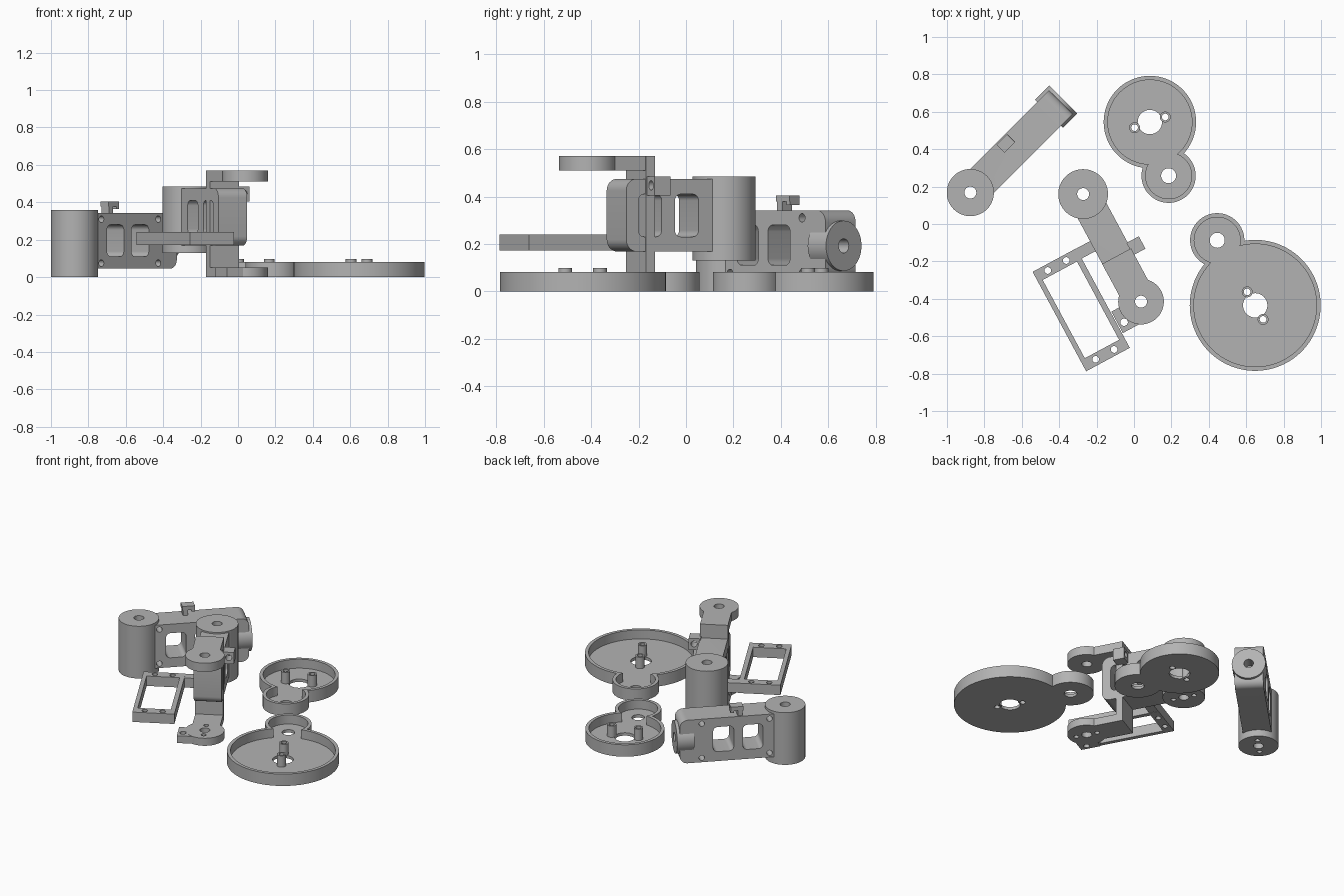
import bpy, bmesh, math
from mathutils import Matrix, Vector

cube = bpy.data.objects.get("Cube")
if cube:
    bpy.data.objects.remove(cube, do_unlink=True)

GREY = (0.45, 0.45, 0.45, 1)
mat = bpy.data.materials.new("plain grey")
mat.use_nodes = True
mat.diffuse_color = GREY
mat.node_tree.nodes["Principled BSDF"].inputs["Base Color"].default_value = GREY


def make(name, bm):
    mesh = bpy.data.meshes.new(name)
    bm.to_mesh(mesh)
    bm.free()
    mesh.materials.append(mat)
    ob = bpy.data.objects.new(name, mesh)
    bpy.context.scene.collection.objects.link(ob)
    return ob


def cyl(x, y, r, z0, z1, name="disc", seg=64):
    bm = bmesh.new()
    bmesh.ops.create_cone(bm, cap_ends=True, segments=seg, radius1=r, radius2=r, depth=z1 - z0,
                          matrix=Matrix.Translation((x, y, (z0 + z1) / 2)))
    return make(name, bm)


def rod(axis, r, a, b, p, q, seg=32):
    """Cylinder along local x or y, from a to b, through the cross position (p, q)."""
    turn = Matrix.Rotation(math.pi / 2, 4, 'Y' if axis == 'x' else 'X')
    mid = (a + b) / 2
    loc = (mid, p, q) if axis == 'x' else (p, mid, q)
    bm = bmesh.new()
    bmesh.ops.create_cone(bm, cap_ends=True, segments=seg, radius1=r, radius2=r, depth=b - a,
                          matrix=Matrix.Translation(loc) @ turn)
    return make("rod", bm)


def box(x, y, z, name="block", r=0, ends_only=False):
    """Box from three ranges; r rounds the edges along y (ends_only: just the far ones)."""
    lo, hi = Vector((x[0], y[0], z[0])), Vector((x[1], y[1], z[1]))
    bm = bmesh.new()
    bmesh.ops.create_cube(bm, size=1, matrix=Matrix.Translation((lo + hi) / 2)
                          @ Matrix.Diagonal((*(hi - lo), 1)))
    if r:
        edges = [e for e in bm.edges
                 if abs(e.verts[0].co.y - e.verts[1].co.y) > 1e-4
                 and (not ends_only or e.verts[0].co.x > x[1] - 1e-4)]
        bmesh.ops.bevel(bm, geom=edges, offset=r, segments=8, profile=0.5, affect='EDGES')
    return make(name, bm)


def combine(base, others, op):
    for other in others:
        mod = base.modifiers.new("join", 'BOOLEAN')
        mod.operation, mod.solver, mod.object = op, 'EXACT', other
        with bpy.context.temp_override(object=base, active_object=base):
            bpy.ops.object.modifier_apply(modifier=mod.name)
        bpy.data.objects.remove(other, do_unlink=True)
    return base


def add(base, *others):
    return combine(base, others, 'UNION')


def cut(base, *others):
    return combine(base, others, 'DIFFERENCE')


def place(ob, x, y, angle):
    ob.data.transform(Matrix.Translation((x, y, 0)) @ Matrix.Rotation(math.radians(angle), 4, 'Z'))
    bpy.ops.object.select_all(action='DESELECT')
    bpy.context.view_layer.objects.active = ob
    ob.select_set(True)
    bpy.ops.object.shade_smooth_by_angle(angle=math.radians(30))


def dish(name, c, r, lobe, posts):
    """Shallow tray with a round side lobe, a bore and two hollow screw posts."""
    lr, wall, floor, rim = 0.145, 0.022, 0.02, 0.082
    ob = add(cyl(*c, r, 0, rim, name, 128), cyl(*lobe, lr, 0, rim))
    cut(ob, cyl(*c, r - wall, floor, 0.2, seg=128), cyl(*lobe, lr - wall, floor, 0.2))
    cut(ob, cyl(*c, 0.065, -0.1, 0.2), cyl(*lobe, 0.04, -0.1, 0.2))
    for p in posts:
        add(ob, cyl(*p, 0.029, 0.005, 0.098, seg=32))
        cut(ob, cyl(*p, 0.018, -0.1, 0.2, seg=24))
    place(ob, 0, 0, 0)


dish("large_dish", (0.648, -0.435), 0.35, (0.445, -0.087), [(0.605, -0.363), (0.69, -0.51)])
dish("small_dish", (0.085, 0.545), 0.247, (0.185, 0.258), [(0.003, 0.515), (0.167, 0.572)])


def hub_holes(ob, r, z0):
    """Central bore and two blind screw holes under a round hub."""
    cut(ob, cyl(0, 0, r, -0.1, 0.8, seg=32))
    for side in (-1, 1):
        cut(ob, cyl(side * 0.07, 0, 0.016, z0 - 0.1, z0 + 0.05, seg=20))


def windows(ob, spans, z):
    for span in spans:
        cut(ob, box(span, (-0.3, 0.3), z, r=0.028))


# Upper arm: tall hub, windowed body, wrist cylinder across the far end
arm = box((0, 0.685), (-0.09, 0.09), (0.045, 0.342), "upper_arm", 0.05, True)
add(arm, cyl(0, 0, 0.126, 0, 0.36), rod('x', 0.106, 0.595, 0.704, 0, 0.192, 64))
windows(arm, [(0.157, 0.284), (0.342, 0.473)], (0.11, 0.28))
for s in (0.115, 0.545):
    for z in (0.075, 0.31):
        cut(arm, rod('y', 0.018, -0.3, 0.3, s, z, 20))
cut(arm, rod('x', 0.03, 0.62, 0.8, 0, 0.192))
hub_holes(arm, 0.032, 0)
# Cable hook on top
add(arm, box((0.285, 0.315), (0.022, 0.08), (0.33, 0.39)),
    box((0.28, 0.36), (0.021, 0.081), (0.378, 0.405)),
    box((0.34, 0.361), (0.022, 0.08), (0.365, 0.39)))
place(arm, -0.875, 0.168, 45)

# Forearm: hub and windowed body
AX, AY, TURN = -0.272, 0.16, -61.7
fore = box((0, 0.515), (-0.087, 0.087), (0.168, 0.475), "forearm", 0.05, True)
add(fore, cyl(0, 0, 0.133, 0.13, 0.485))
windows(fore, [(0.168, 0.282), (0.345, 0.457)], (0.23, 0.41))
hub_holes(fore, 0.032, 0.13)
# Side cable hook
add(fore, box((0.34, 0.415), (0.08, 0.155), (0.405, 0.485)))
cut(fore, rod('x', 0.02, 0.3, 0.5, 0.122, 0.447, 20))
place(fore, AX, AY, TURN)

# Clevis: upright web with a round-ended plate above and below
TIP = 0.653
clevis = box((0.377, 0.422), (-0.088, 0.088), (0, 0.57), "clevis")
for z0, z1 in ((0.51, 0.57), (0, 0.052)):
    plate = box((0.4, TIP), (-0.0875, 0.0875), (z0, z1))
    add(plate, cyl(TIP, 0, 0.122, z0, z1))
    add(clevis, plate)
# Lug on the lower plate
add(clevis, box((0.625, 0.755), (-0.165, 0), (0.001, 0.051)))
cut(clevis, cyl(TIP, 0, 0.032, -0.1, 0.8, seg=32), cyl(0.707, -0.132, 0.02, -0.1, 0.2, seg=20))
for side in (-1, 1):
    cut(clevis, cyl(TIP + side * 0.07, 0, 0.016, -0.1, 0.1, seg=20))
place(clevis, AX, AY, TURN)

# Servo frame beside the forearm, with a tab joining it
frame = box((0.238, 0.842), (-0.435, -0.17), (0.172, 0.24), "servo_frame")
cut(frame, box((0.302, 0.777), (-0.408, -0.2), (0, 0.5)))
add(frame, box((0.239, 0.3), (-0.2, -0.08), (0.173, 0.239)))
for s in (0.27, 0.81):
    for t in (-0.36, -0.248):
        cut(frame, cyl(s, t, 0.018, 0, 0.5, seg=20))
place(frame, AX, AY, TURN)
